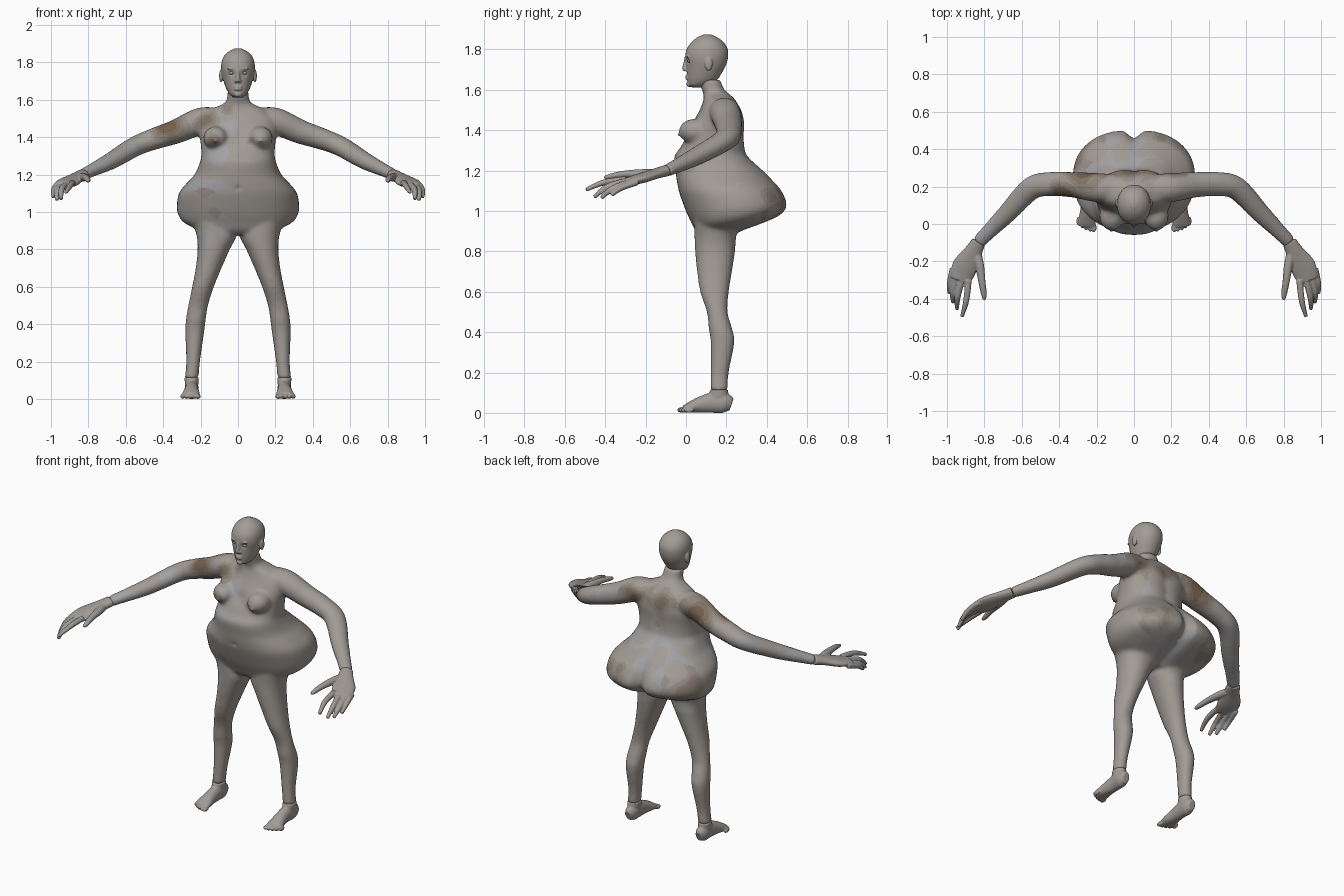
import bpy, bmesh, math
from mathutils import Vector, Matrix, noise

# Skin shades: plain, four steps to brown, one bluish
BASE, BROWN = (0.36, 0.33, 0.30), (0.17, 0.115, 0.07)
MATS = []
for i in range(6):
    m = bpy.data.materials.new("skin_%d" % i)
    t = i / 4
    c = [a + (b - a) * t for a, b in zip(BASE, BROWN)] if i < 5 else (0.36, 0.36, 0.37)
    m.diffuse_color = (*c, 1)
    MATS.append(m)

# Stained places: centre, radius, strength
STAINS = [((-.36, .17, 1.46), .12, 1.0), ((-.18, .07, 1.50), .09, .8), ((-.14, -.03, 1.38), .05, .9),
          ((.06, -.01, 1.38), .035, .9), ((-.28, .28, 1.47), .15, 1.0), ((0, .29, 1.46), .13, .7),
          ((.18, .28, 1.47), .11, .8), ((-.26, .38, 1.03), .15, .6), ((.2, .44, 1.05), .12, .45),
          ((-.18, .0, 1.03), .10, .5), ((-.06, .07, 1.56), .05, .8)]


def shade(c):
    n = noise.noise(c * 11)
    v = max((1 - (c - Vector(p)).length / r) * s for p, r, s in STAINS)
    if v > 0:
        return max(0, min(4, round(v * 4.5 + n * 3)))
    side = c.x < -.02 or c.y > .25
    return 5 if side and n > .15 and .8 < c.z < 1.5 else 0


def spline(rows, k=5):
    out = []
    for i in range(len(rows) - 1):
        a, b, c, d = (rows[max(0, min(len(rows) - 1, i + j))] for j in (-1, 0, 1, 2))
        for s in range(k):
            t = s / k
            out.append([q + .5 * t * (r - p + t * (2 * p - 5 * q + 4 * r - u + t * (3 * (q - r) + u - p)))
                        for p, q, r, u in zip(a, b, c, d)])
    return out + [list(rows[-1])]


def skin(bm, rings):
    vs = [[bm.verts.new(p) for p in r] for r in rings]
    n = len(vs[0])
    for a, b in zip(vs, vs[1:]):
        for i in range(n):
            bm.faces.new((a[i], a[(i + 1) % n], b[(i + 1) % n], b[i]))
    bm.faces.new(vs[0])
    bm.faces.new(vs[-1])


def unit(i, n, e):
    a = 2 * math.pi * i / n
    c, s = math.cos(a), math.sin(a)
    return math.copysign(abs(c) ** (2 / e), c), math.copysign(abs(s) ** (2 / e), s)


def stack(bm, rows, e=2.3, n=48):
    """Horizontal slices: z, centre x, half width, front y, back y, cleft depth."""
    rings = []
    for z, cx, hw, yf, yb, cl in spline(rows):
        ring = []
        for i in range(n):
            u, v = unit(i, n, e)
            x, y = hw * u, (yf + yb) / 2 + (yb - yf) / 2 * v
            if v > 0:
                y -= cl * math.exp(-(x / .035) ** 2)
            ring.append((cx + x, y, z))
        rings.append(ring)
    skin(bm, rings)


def tube(bm, rows, n=24):
    """Path points: x, y, z, sideways radius, upright radius."""
    pts = spline(rows)
    rings = []
    for i, p in enumerate(pts):
        t = Vector(pts[min(i + 1, len(pts) - 1)][:3]) - Vector(pts[max(i - 1, 0)][:3])
        side = t.cross(Vector((0, 0, 1))).normalized()
        if side.length < .5:
            side = Vector((1, 0, 0))
        up = side.cross(t).normalized()
        rings.append([Vector(p[:3]) + side * p[3] * u + up * p[4] * v
                      for u, v in (unit(j, n, 2) for j in range(n))])
    skin(bm, rings)


def blob(bm, c, r):
    bmesh.ops.create_uvsphere(bm, u_segments=24, v_segments=16, radius=1,
                              matrix=Matrix.Translation(c) @ Matrix.Diagonal((*r, 1)))


def mirrored(bm, copy=True):
    verts = bm.verts[:]
    if copy:
        d = bmesh.ops.duplicate(bm, geom=bm.verts[:] + bm.edges[:] + bm.faces[:])
        verts = [g for g in d["geom"] if isinstance(g, bmesh.types.BMVert)]
    bmesh.ops.scale(bm, vec=(-1, 1, 1), verts=verts)


def finish(name, bm, voxel=0, smooth=0, dents=()):
    """Fuse the overlapping pieces into one smooth skin, then dent and tint it."""
    bmesh.ops.recalc_face_normals(bm, faces=bm.faces[:])
    me = bpy.data.meshes.new(name)
    bm.to_mesh(me)
    bm.free()
    ob = bpy.data.objects.new(name, me)
    bpy.context.collection.objects.link(ob)
    if voxel:
        r = ob.modifiers.new("fuse", 'REMESH')
        r.mode, r.voxel_size = 'VOXEL', voxel
        s = ob.modifiers.new("soften", 'SMOOTH')
        s.factor, s.iterations = .5, smooth
        dg = bpy.context.evaluated_depsgraph_get()
        me = bpy.data.meshes.new_from_object(ob.evaluated_get(dg))
        ob.modifiers.clear()
        ob.data = me
    for c, r, push in dents:
        for v in me.vertices:
            d = (v.co - Vector(c)).length / r
            if d < 3:
                v.co += Vector(push) * math.exp(-d * d)
    me.materials.clear()
    for m in MATS:
        me.materials.append(m)
    for p in me.polygons:
        p.use_smooth = True
        p.material_index = shade(p.center)
    return ob


# Body: arms, legs and breasts mirrored, then the trunk
bm = bmesh.new()
tube(bm, [(.10, .19, 1.485, .075, .07), (.20, .195, 1.485, .078, .073), (.33, .21, 1.43, .068, .065),
          (.45, .213, 1.39, .065, .058), (.55, .19, 1.35, .062, .053), (.675, .06, 1.275, .052, .046),
          (.77, -.035, 1.228, .042, .036), (.832, -.098, 1.198, .037, .03)])
stack(bm, [(1.0, .14, .12, .04, .28, 0), (.88, .115, .108, .042, .25, 0), (.8, .130, .086, .045, .243, 0),
           (.7, .157, .069, .055, .228, 0), (.6, .187, .058, .07, .212, 0), (.5, .213, .053, .103, .206, 0),
           (.42, .226, .053, .112, .228, 0), (.35, .232, .050, .122, .24, 0), (.2, .240, .037, .122, .212, 0),
           (.11, .248, .037, .12, .207, 0)], 2.1, 32)
blob(bm, (.12, .045, 1.395), (.066, .08, .062))
blob(bm, (.12, -.033, 1.378), (.010, .012, .010))
mirrored(bm)
stack(bm, [(.88, 0, .15, .07, .24, .02), (.905, 0, .215, .045, .29, .03), (.94, 0, .285, .028, .385, .05),
           (.98, 0, .318, .008, .472, .06), (1.03, 0, .327, -.012, .505, .05), (1.10, 0, .316, -.036, .478, .035),
           (1.15, 0, .278, -.046, .435, .02), (1.20, 0, .232, -.052, .385, .01), (1.27, 0, .202, -.058, .31, .01),
           (1.31, 0, .196, -.03, .295, .01), (1.37, 0, .2, 0, .29, .01), (1.44, 0, .21, .035, .292, .01),
           (1.50, 0, .2, .068, .277, .01), (1.545, 0, .15, .085, .248, 0), (1.575, 0, .085, .088, .22, 0),
           (1.60, 0, .060, .078, .19, 0), (1.65, 0, .056, .062, .17, 0)])
finish("body", bm, .0105, 8, [((0, -.05, 1.125), .012, (0, .014, 0)), ((0, 0, 1.40), .04, (0, .012, 0))])

# Head: skull, nose, ears, lips and brows fused
bm = bmesh.new()
blob(bm, (.091, .112, 1.728), (.010, .02, .034))
blob(bm, (.034, .008, 1.765), (.024, .009, .006))
blob(bm, (.010, .0, 1.699), (.009, .011, .008))
mirrored(bm)
stack(bm, [(1.612, 0, .022, .03, .075, 0), (1.625, 0, .042, .012, .115, 0), (1.65, 0, .059, .007, .155, 0),
           (1.68, 0, .071, .005, .175, 0), (1.72, 0, .083, .002, .197, 0), (1.76, 0, .090, -.004, .208, 0),
           (1.80, 0, .088, .003, .207, 0), (1.835, 0, .074, .026, .187, 0), (1.86, 0, .047, .056, .155, 0),
           (1.875, 0, .015, .09, .122, 0)], 2.1)
tube(bm, [(0, .004, 1.76, .009, .012), (0, .0, 1.735, .009, .012), (0, -.007, 1.708, .012, .012),
          (0, -.004, 1.696, .010, .010)])
for z, h in ((1.668, .006), (1.656, .007)):
    blob(bm, (0, .006, z), (.022, .010, h))
blob(bm, (0, .016, 1.628), (.02, .014, .014))
finish("head", bm, .004, 4, [((s * .035, .004, 1.743), .015, (0, .010, 0)) for s in (1, -1)])

# Eyes
bm = bmesh.new()
blob(bm, (.034, .021, 1.743), (.016, .014, .010))
mirrored(bm)
finish("eyes", bm)

for s, side in ((1, "left"), (-1, "right")):
    # Hand: palm, thumb and four fingers
    bm = bmesh.new()
    tube(bm, [(.83, -.095, 1.2, .038, .029), (.86, -.15, 1.185, .048, .026), (.905, -.23, 1.16, .068, .025),
              (.928, -.30, 1.145, .056, .018)])
    tube(bm, [(.845, -.14, 1.185, .025, .022), (.826, -.22, 1.185, .024, .022), (.813, -.31, 1.182, .019, .017),
              (.803, -.37, 1.172, .016, .014), (.80, -.405, 1.165, .009, .008)])
    for a, b, c in (((.885, -.30, 1.155), (.897, -.41, 1.14), (.920, -.495, 1.105)),
                    ((.918, -.29, 1.148), (.943, -.39, 1.12), (.946, -.455, 1.068)),
                    ((.948, -.27, 1.144), (.969, -.365, 1.11), (.967, -.42, 1.064)),
                    ((.968, -.24, 1.144), (.985, -.32, 1.115), (.987, -.37, 1.078))):
        tube(bm, [(*a, .018, .017), (*b, .016, .015), (*c, .010, .010)], 16)
    if s < 0:
        mirrored(bm, False)
    finish(side + "_hand", bm, .0045, 3)

    # Foot: ankle, sole and five toes
    bm = bmesh.new()
    stack(bm, [(.04, .248, .032, .11, .215, 0), (.08, .248, .036, .11, .212, 0), (.115, .248, .038, .12, .208, 0)],
          2, 24)
    tube(bm, [(.248, .225, .04, .022, .032), (.248, .19, .05, .037, .05), (.247, .13, .05, .036, .05),
              (.249, .07, .04, .039, .04), (.251, .02, .027, .047, .027), (.253, -.012, .018, .046, .017)])
    for i in range(5):
        w = .015 if i == 0 else .0105
        blob(bm, (.215 + .0205 * i, -.020 + .0022 * i * i, .014), (w, .024, .014))
    if s < 0:
        mirrored(bm, False)
    finish(side + "_foot", bm, .0045, 3)
